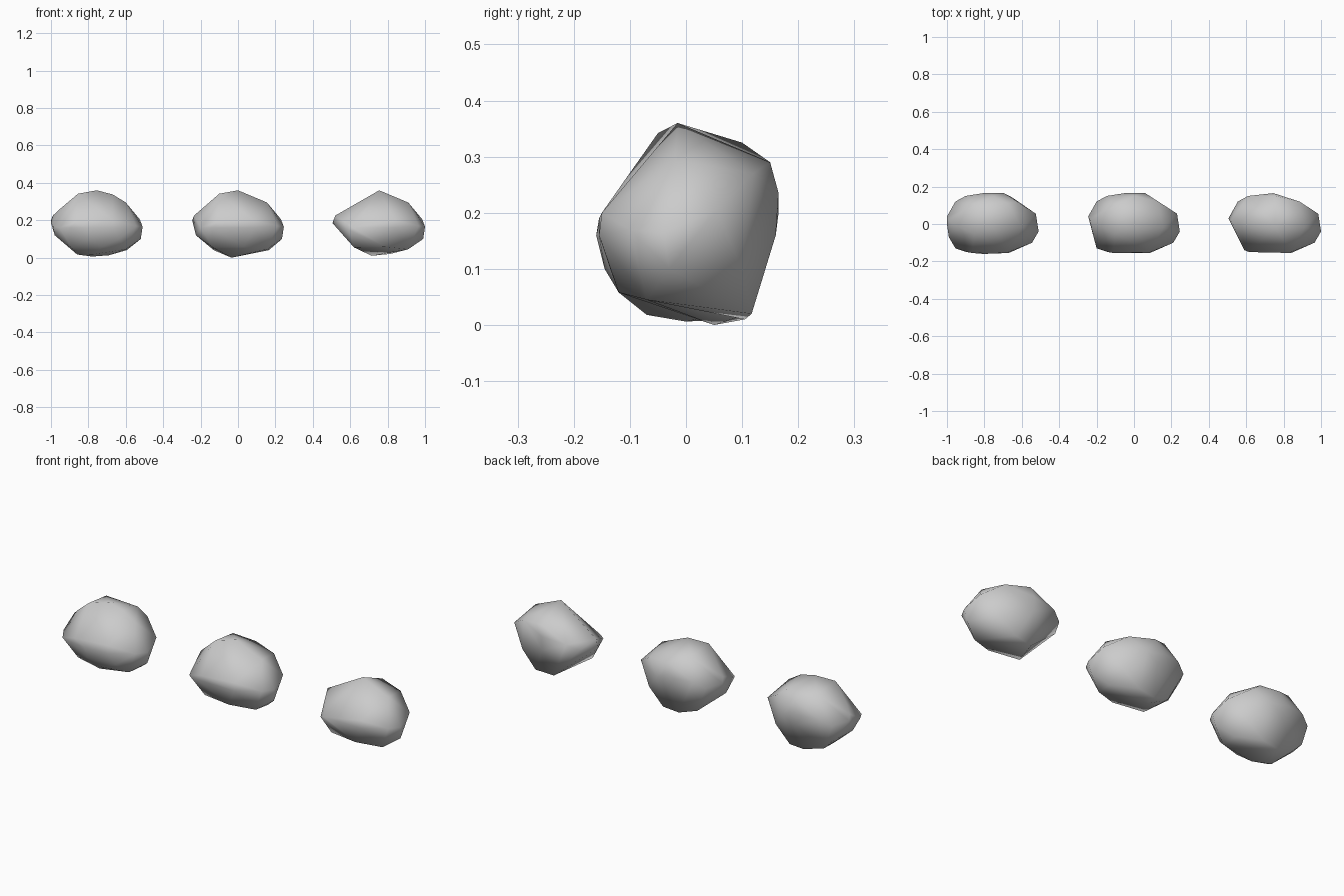
import bpy
import bmesh

# Corner points shared by all three detail levels of the boulder
core = [
    (.245, -.04, .165), (.235, -.03, .10), (.23, .055, .205), (.21, -.10, .17),
    (.155, -.02, .295), (.155, -.07, .045), (.13, .12, .27), (.15, .10, .10),
    (0, -.015, .36), (0, .15, .29), (-.01, .165, .235), (-.01, .16, .16),
    (-.145, .15, .22), (-.20, .12, .19), (-.235, .02, .225),
    (-.135, -.09, .055), (-.14, -.15, .16), (.085, -.155, .16),
    (.085, -.15, .20), (.03, -.12, .058),
]
# Extra corners of the medium and fine boulders
medium = [
    (-.245, .04, .20), (-.20, -.13, .16), (-.225, -.02, .12), (-.10, -.05, .342),
    (-.10, .10, .325), (.06, .165, .20), (-.05, .165, .22), (-.11, -.155, .19),
    (-.13, .09, .04), (.06, .11, .02),
]
# Extra corners of the fine boulder only
fine = [
    (-.245, .0, .185), (-.195, -.01, .262), (-.235, -.07, .17), (.085, -.02, .338),
    (.08, .11, .31), (-.05, -.16, .16), (.16, .03, .04),
    (.065, .03, .013), (-.025, 0, .006), (-.105, -.03, .017), (-.02, -.07, .018),
    (-.02, .105, .012), (-.04, -.145, .10), (.12, -.135, .10), (.10, .145, .16),
    (-.19, .09, .10),
]
# Low corners that differ on the coarser boulders
medium_base = [(-.035, .05, .0), (.165, .02, .04), (-.03, .105, .01)]
coarse_base = [(-.25, .03, .185), (-.165, -.14, .15), (-.04, .105, .01),
               (.06, .117, .02)]


def boulder(name, points, x):
    """Wrap the points in a faceted skin and shade it smooth."""
    bm = bmesh.new()
    for p in points:
        bm.verts.new(p)
    hull = bmesh.ops.convex_hull(bm, input=bm.verts[:])
    loose = {g for g in hull["geom_interior"] + hull["geom_unused"]
             if isinstance(g, bmesh.types.BMVert)}
    bmesh.ops.delete(bm, geom=list(loose), context='VERTS')
    bmesh.ops.recalc_face_normals(bm, faces=bm.faces[:])
    for f in bm.faces:
        f.smooth = True
    mesh = bpy.data.meshes.new(name)
    bm.to_mesh(mesh)
    bm.free()
    obj = bpy.data.objects.new(name, mesh)
    obj.location.x = x
    bpy.context.collection.objects.link(obj)
    return obj


# Fine, medium and coarse boulders in a row
boulder("boulder_fine", core + medium + fine, -.755)
boulder("boulder_medium", core + medium + medium_base, 0)
boulder("boulder_coarse", core + coarse_base, .755)
